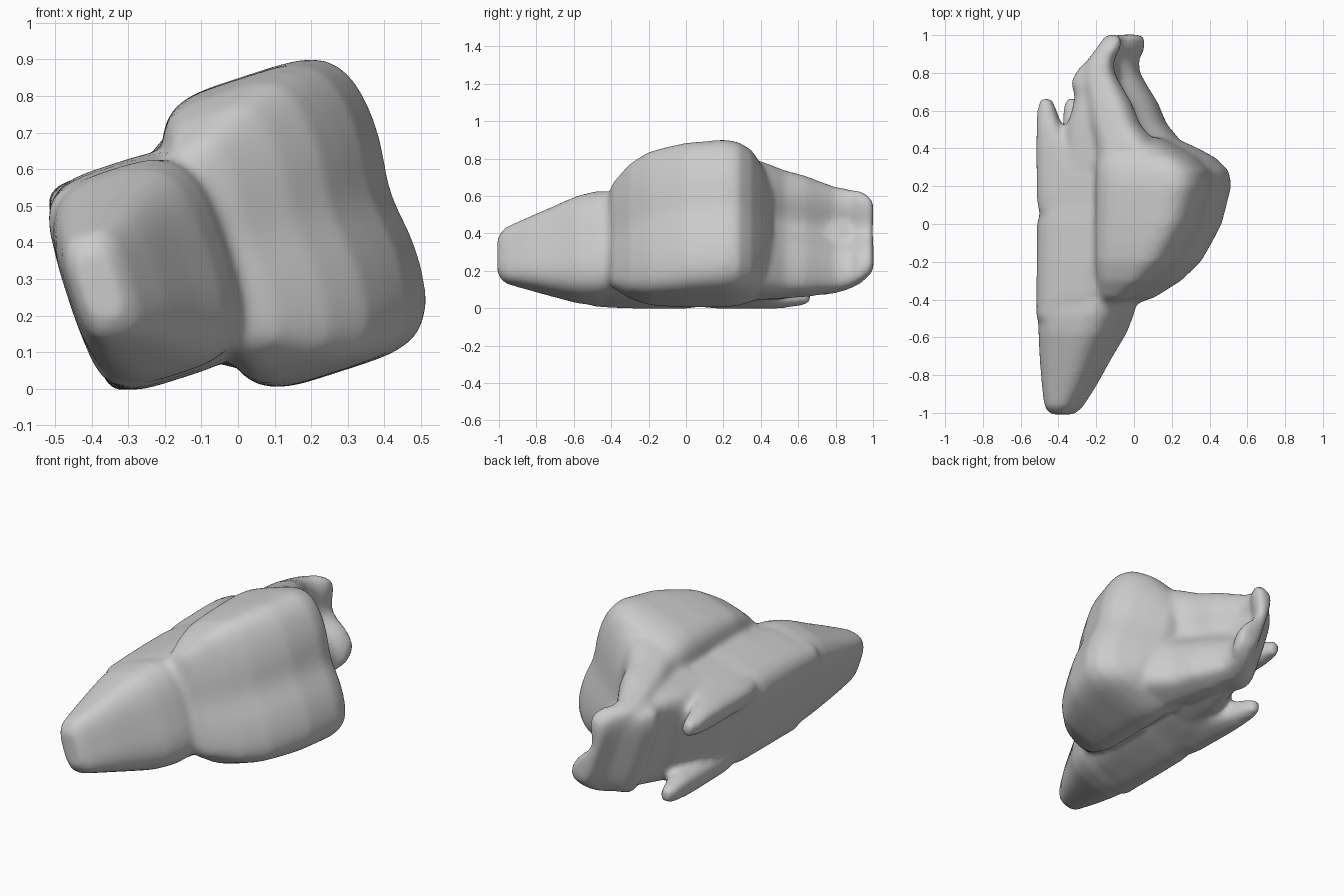
import bpy, bmesh
from math import cos, sin, tau, exp, radians

cube = bpy.data.objects.get("Cube")
if cube:
    bpy.data.objects.remove(cube)

ROLL = radians(18)      # the whole form leans over about its long axis
MID = 0.383             # symmetry plane of the unrolled form
RING = 64


def loft(bm, sections, power, dent=0.0, shift=0.0, mid=MID):
    """Skin rounded-box sections (y, low, high, half_width) along y.
    dent presses a groove along the upper side, shift moves it sideways."""
    rings = []
    for y, low, high, half in sections:
        ring = []
        for i in range(RING):
            c, s = cos(tau * i / RING), sin(tau * i / RING)
            r = (abs(c) ** power + abs(s) ** power) ** (-1 / power)
            u = (low + high) / 2 + (high - low) / 2 * c * r
            v = half * s * r
            if c > 0:
                u -= dent * exp(-((v - shift) / 0.11) ** 2)
            v += mid
            ring.append(bm.verts.new((u * cos(ROLL) - v * sin(ROLL), y,
                                      u * sin(ROLL) + v * cos(ROLL))))
        rings.append(ring)
    for a, b in zip(rings, rings[1:]):
        for i in range(RING):
            j = (i + 1) % RING
            bm.faces.new((a[i], a[j], b[j], b[i]))
    bm.faces.new(rings[0][::-1])
    bm.faces.new(rings[-1])


bm = bmesh.new()

# Tapering nose with rounded shoulders
loft(bm, [(-1.008, -.325, -.225, .10), (-.97, -.35, -.185, .15),
          (-.85, -.36, -.11, .19), (-.7, -.365, -.03, .24),
          (-.58, -.365, .04, .28), (-.48, -.365, .08, .295),
          (-.4, -.365, .1, .29), (-.34, -.36, .08, .27)], 3.3)

# Flat-bottomed base, hollowed towards the back
loft(bm, [(-.5, -.362, -.08, .285), (-.38, -.362, .04, .3),
          (-.2, -.362, .09, .307), (0, -.36, .09, .307),
          (.1, -.33, .08, .3), (.25, -.3, .08, .3),
          (.4, -.25, .05, .29), (.53, -.2, .02, .26)], 4.2)

# Broad raised hump, its back edge curving in towards the tail
loft(bm, [(-.43, 0, .06, .21), (-.39, 0, .17, .29), (-.3, 0, .31, .36),
          (-.2, -.01, .415, .4), (-.1, -.01, .475, .413),
          (0, -.01, .53, .421), (.2, -.01, .585, .425),
          (.28, -.01, .575, .415), (.35, -.01, .505, .388),
          (.41, 0, .4, .32), (.46, 0, .3, .22)], 4.4, 0.02)

# Upper tail, wide and grooved between its two lobes
loft(bm, [(.3, 0, .37, .385), (.42, -.01, .33, .365), (.53, -.04, .235, .345),
          (.64, -.06, .19, .327), (.73, -.08, .135, .305),
          (.8, -.09, .095, .29), (.87, -.07, .09, .275),
          (.93, -.03, .13, .255), (.98, 0, .14, .22),
          (1.003, .01, .13, .185)], 4, 0.08, 0.04)

# Lower tail, a keel under the upper one
loft(bm, [(.3, -.2, .1, .3), (.5, -.2, .1, .3), (.6, -.16, .08, .295),
          (.68, -.145, .06, .28), (.75, -.17, .05, .28), (.82, -.13, .04, .26),
          (.88, -.07, .03, .22)], 4)

# Pair of rails along the back of the base, ending in small prongs
for mid in (.163, .608):
    loft(bm, [(.07, -.33, -.1, .07), (.15, -.338, -.1, .076),
              (.4, -.34, -.15, .076), (.52, -.338, -.21, .068),
              (.61, -.335, -.24, .052), (.667, -.32, -.265, .038)], 3, mid=mid)

bmesh.ops.recalc_face_normals(bm, faces=bm.faces)
rough = bpy.data.meshes.new("rough_form")
bm.to_mesh(rough)
bm.free()
hull = bpy.data.objects.new("moulded_form", rough)
bpy.context.collection.objects.link(hull)

# Fuse the parts into one soft skin
fuse = hull.modifiers.new("Fuse", 'REMESH')
fuse.mode = 'VOXEL'
fuse.voxel_size = 0.016
fuse.use_smooth_shade = True
soften = hull.modifiers.new("Soften", 'SMOOTH')
soften.factor = 0.5
soften.iterations = 14

# Single plain colour
grey = bpy.data.materials.new("plain_grey")
grey.use_nodes = True
colour = (0.6, 0.6, 0.6, 1)
grey.diffuse_color = colour
grey.node_tree.nodes["Principled BSDF"].inputs["Base Color"].default_value = colour
rough.materials.append(grey)
